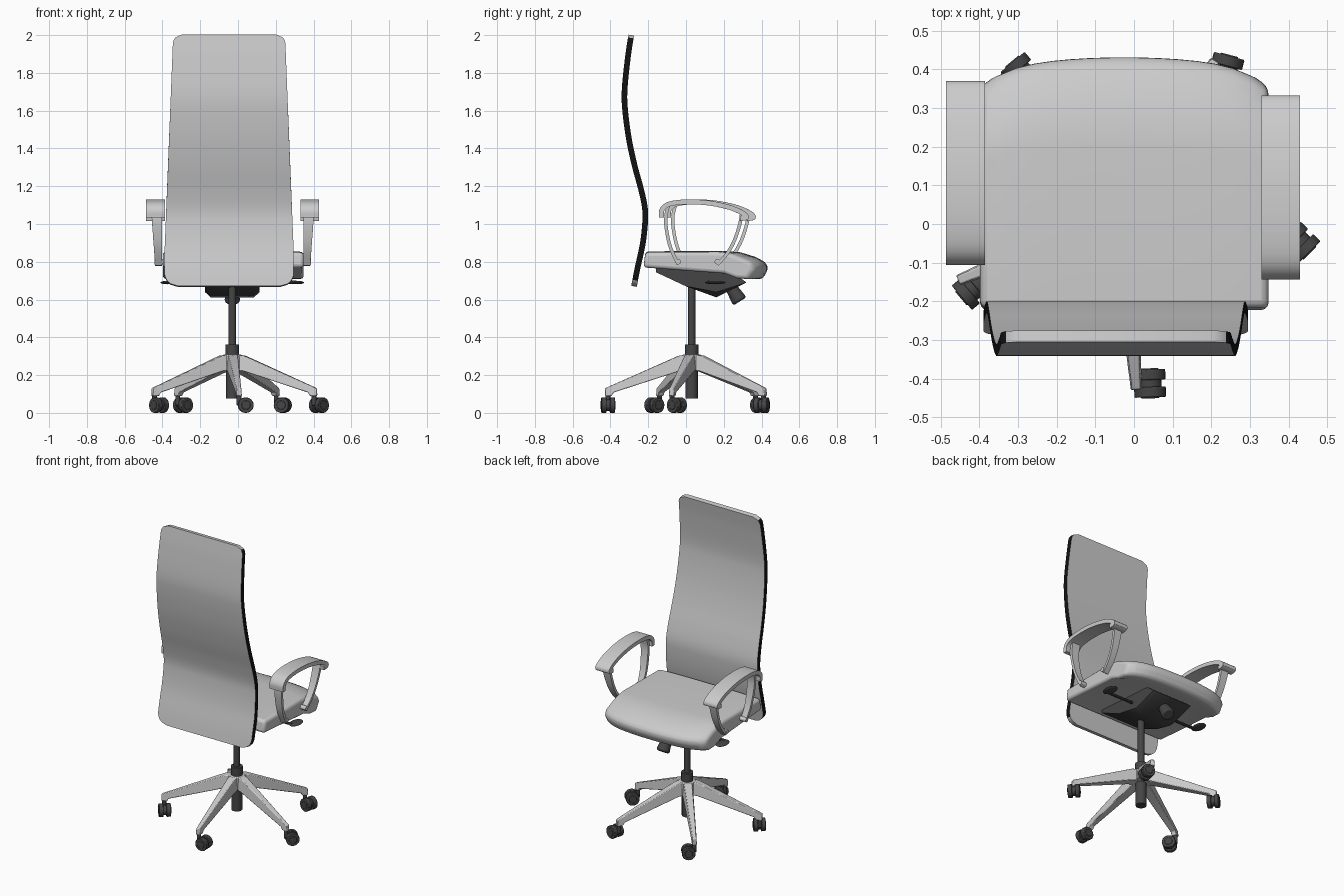
import bpy, bmesh, math
from math import cos, sin, radians
from mathutils import Vector, Matrix

if "Cube" in bpy.data.objects:
    bpy.data.objects.remove(bpy.data.objects["Cube"])


def material(name, value):
    m = bpy.data.materials.new(name)
    m.use_nodes = True
    color = (value, value, value, 1)
    m.diffuse_color = color
    m.node_tree.nodes["Principled BSDF"].inputs["Base Color"].default_value = color
    return m


DARK = material("dark_plastic", 0.06)
BLACK = material("black_trim", 0.006)
CX, CY = -0.03, 0.03  # column axis


def finish(name, bm, mat=None, bevel=0, segments=2, angle=35):
    bmesh.ops.recalc_face_normals(bm, faces=bm.faces)
    me = bpy.data.meshes.new(name)
    bm.to_mesh(me)
    bm.free()
    ob = bpy.data.objects.new(name, me)
    bpy.context.collection.objects.link(ob)
    if mat:
        me.materials.append(mat)
    if bevel:
        b = ob.modifiers.new("bevel", "BEVEL")
        b.width, b.segments = bevel, segments
        b.limit_method, b.angle_limit = "ANGLE", radians(40)
    bpy.ops.object.select_all(action="DESELECT")
    ob.select_set(True)
    bpy.context.view_layer.objects.active = ob
    bpy.ops.object.shade_smooth_by_angle(angle=radians(angle))
    return ob


def loft(bm, rings):
    """Skin a list of equal-length point rings and cap both ends."""
    vs = [[bm.verts.new(p) for p in ring] for ring in rings]
    n = len(vs[0])
    for a, b in zip(vs, vs[1:]):
        for i in range(n):
            j = (i + 1) % n
            bm.faces.new((a[i], a[j], b[j], b[i]))
    bm.faces.new(vs[0])
    bm.faces.new(vs[-1])


def spline(pts, steps=5):
    """Catmull-Rom curve through the points."""
    p = [Vector(q) for q in pts]
    p = [2 * p[0] - p[1]] + p + [2 * p[-1] - p[-2]]
    out = []
    for a, b, c, d in zip(p, p[1:], p[2:], p[3:]):
        for k in range(steps):
            t = k / steps
            out.append(0.5 * (2 * b + (c - a) * t + (2 * a - 5 * b + 4 * c - d) * t ** 2
                              + (3 * b - a - 3 * c + d) * t ** 3))
    return out + [p[-2]]


def normals(path):
    """In-plane normals of a 2D path."""
    out = []
    for i in range(len(path)):
        t = (path[min(i + 1, len(path) - 1)] - path[max(i - 1, 0)]).normalized()
        out.append(Vector((-t.y, t.x)))
    return out


def cylinder(bm, a, b, r, r2=None, sides=24):
    a, b = Vector(a), Vector(b)
    d = b - a
    m = Matrix.Translation((a + b) / 2) @ d.to_track_quat("Z", "Y").to_matrix().to_4x4()
    bmesh.ops.create_cone(bm, cap_ends=True, segments=sides, radius1=r,
                          radius2=r if r2 is None else r2, depth=d.length, matrix=m)


# Backrest: S-curved slab with rounded corners and black side trim
path = spline([(-0.275, 0.67), (-0.258, 0.76), (-0.23, 0.89), (-0.217, 1.0), (-0.217, 1.08),
               (-0.237, 1.18), (-0.272, 1.31), (-0.302, 1.45), (-0.322, 1.6),
               (-0.325, 1.71), (-0.308, 1.88), (-0.29, 2.0)], 8)


def half_width(z):
    w = 0.342 - 0.046 * max(0, z - 0.85) / 1.15
    for gap, r in ((z - 0.67, 0.07), (2.0 - z, 0.045)):
        if gap < r:
            w -= r - math.sqrt(max(0, r * r - (r - gap) ** 2))
    return w


bm = bmesh.new()
rings = []
for p, n in zip(path, normals(path)):
    w, th = half_width(p.y), n * 0.015
    rings.append([(-0.047 + sx * w, p.x + s * th.x, p.y + s * th.y)
                  for sx, s in ((-1, -1), (1, -1), (1, 1), (-1, 1))])
loft(bm, rings)
bmesh.ops.recalc_face_normals(bm, faces=bm.faces)
for f in bm.faces:
    if abs(f.normal.x) > 0.8:
        f.material_index = 1
back = finish("backrest", bm)
back.data.materials.append(material("upholstery", 0.8))
back.data.materials.append(BLACK)

# Seat cushion: side profile swept across with a bowed front edge
profile = [(-0.215, 0.855), (0.2, 0.858), (0.29, 0.85), (0.37, 0.825), (0.425, 0.795), (0.435, 0.76),
           (0.405, 0.708), (0.34, 0.712), (0.25, 0.738), (-0.225, 0.77)]
bm = bmesh.new()
rings = []
for k in range(17):
    u = -1 + k / 8
    bow = 0.035 * u * u + 0.045 * u ** 6
    rings.append([(-0.025 + 0.373 * u, y - bow * min(1, max(0, (y - 0.05) / 0.3)),
                   z - (0.006 * u ** 4 if z > 0.8 else 0)) for y, z in profile])
loft(bm, rings)
finish("seat", bm, bevel=0.018, segments=3, angle=50)

# Tilt mechanism housing with a tension knob underneath
bm = bmesh.new()
side = [(-0.16, 0.765), (-0.16, 0.745), (0.0, 0.67), (0.16, 0.612), (0.32, 0.69), (0.25, 0.745)]
loft(bm, [[(CX + s * w, y, max(z, low)) for y, z in side]
          for s, w, low in ((-1, 0.145, 0.64), (-1, 0.115, 0), (1, 0.115, 0), (1, 0.145, 0.64))])
finish("tilt_mechanism", bm, DARK)
bm = bmesh.new()
cylinder(bm, (CX, 0.235, 0.67), (CX, 0.285, 0.59), 0.03, 0.042)
finish("tension_knob", bm, DARK, bevel=0.012)

# Adjustment levers with flat paddles
for s, side_name in ((1, "left"), (-1, "right")):
    bm = bmesh.new()
    cylinder(bm, (CX + s * 0.1, 0.12, 0.692), (CX + s * 0.34, 0.12, 0.692), 0.009, sides=10)
    m = Matrix.Translation((CX + s * 0.345, 0.155, 0.69)) @ Matrix.Diagonal((0.035, 0.055, 0.009, 1))
    bmesh.ops.create_uvsphere(bm, u_segments=20, v_segments=10, radius=1, matrix=m)
    finish(side_name + "_lever", bm, DARK)

# Armrests: bowed pad, two curved struts and mounting pegs
pad = spline([(-0.13, 1.035), (-0.127, 1.075), (-0.09, 1.105), (0, 1.117), (0.12, 1.111),
              (0.23, 1.088), (0.3, 1.058), (0.32, 1.035), (0.285, 1.03)], 5)
struts = ([(-0.095, 1.095), (-0.108, 1.03), (-0.1, 0.95), (-0.08, 0.87), (-0.04, 0.785)],
          [(0.295, 1.06), (0.285, 1.0), (0.255, 0.91), (0.215, 0.84), (0.165, 0.785)])


def ribbon(bm, path, centre, width, thick):
    rings = []
    for p, n in zip(path, normals(path)):
        x, w, t = centre(p.y), width(p.y) / 2, n * thick / 2
        rings.append([(x + a * w, p.x + b * t.x, p.y + b * t.y)
                      for a, b in ((-1, -1), (1, -1), (1, 1), (-1, 1))])
    loft(bm, rings)


for s, dy, side_name in ((1, 0, "left"), (-1, 0.037, "right")):
    def moved(pts):
        return [p + Vector((dy, 0)) for p in pts]

    bm = bmesh.new()
    ribbon(bm, moved(pad), lambda z: -0.028 + s * 0.408, lambda z: 0.1, 0.026)
    finish(side_name + "_arm_pad", bm, bevel=0.008)
    bm = bmesh.new()
    for pts in struts:
        ribbon(bm, moved(spline(pts)), lambda z: -0.028 + s * (0.392 + 0.04 * (z - 0.78)),
               lambda z: 0.036 + 0.07 * (z - 0.78), 0.018)
        foot = pts[-1][0] + dy
        cylinder(bm, (-0.028 + s * 0.34, foot, 0.8), (-0.028 + s * 0.415, foot, 0.8), 0.014, sides=12)
    finish(side_name + "_arm_struts", bm)

# Gas lift column
bm = bmesh.new()
for z0, z1, r in ((0.075, 0.3, 0.033), (0.28, 0.362, 0.036), (0.36, 0.67, 0.02)):
    cylinder(bm, (CX, CY, z0), (CX, CY, z1), r)
finish("column", bm, DARK)

# Five-star base
bm = bmesh.new()
cylinder(bm, (CX, CY, 0.225), (CX, CY, 0.308), 0.058, 0.05)
finish("hub", bm, bevel=0.005)
trails = (2, 45, -15, 40, -50)
for i, trail in enumerate(trails):
    a = radians(-85.5 + 72 * i)
    out, across = Vector((cos(a), sin(a), 0)), Vector((-sin(a), cos(a), 0))
    centre = Vector((CX, CY, 0))
    bm = bmesh.new()
    rings = []
    for r, top, low, w in ((0.03, 0.308, 0.225, 0.034), (0.07, 0.302, 0.22, 0.032),
                           (0.415, 0.15, 0.108, 0.017), (0.425, 0.146, 0.09, 0.016),
                           (0.46, 0.13, 0.09, 0.015)):
        rings.append([centre + out * r + across * (sw * k) + Vector((0, 0, z))
                      for sw, k, z in ((-w, 1, low), (w, 1, low), (w, 0.75, top), (-w, 0.75, top))])
    loft(bm, rings)
    finish(f"base_leg_{i + 1}", bm, bevel=0.004)

    # Twin-wheel caster trailing to one side of the leg end
    t = radians(trail)
    fwd, axle = Vector((cos(t), sin(t), 0)), Vector((-sin(t), cos(t), 0))
    end = centre + out * 0.445
    wheel = end + fwd * 0.036 + Vector((0, 0, 0.041))
    bm = bmesh.new()
    for s in (-1, 1):
        cylinder(bm, wheel + axle * s * 0.009, wheel + axle * s * 0.036, 0.041)
        cylinder(bm, wheel + axle * s * 0.03, wheel + axle * s * 0.039, 0.024)
    cylinder(bm, wheel - axle * 0.012, wheel + axle * 0.012, 0.03)
    cylinder(bm, end + Vector((0, 0, 0.04)), end + Vector((0, 0, 0.1)), 0.013, sides=12)
    finish(f"caster_{i + 1}", bm, DARK, bevel=0.003)
